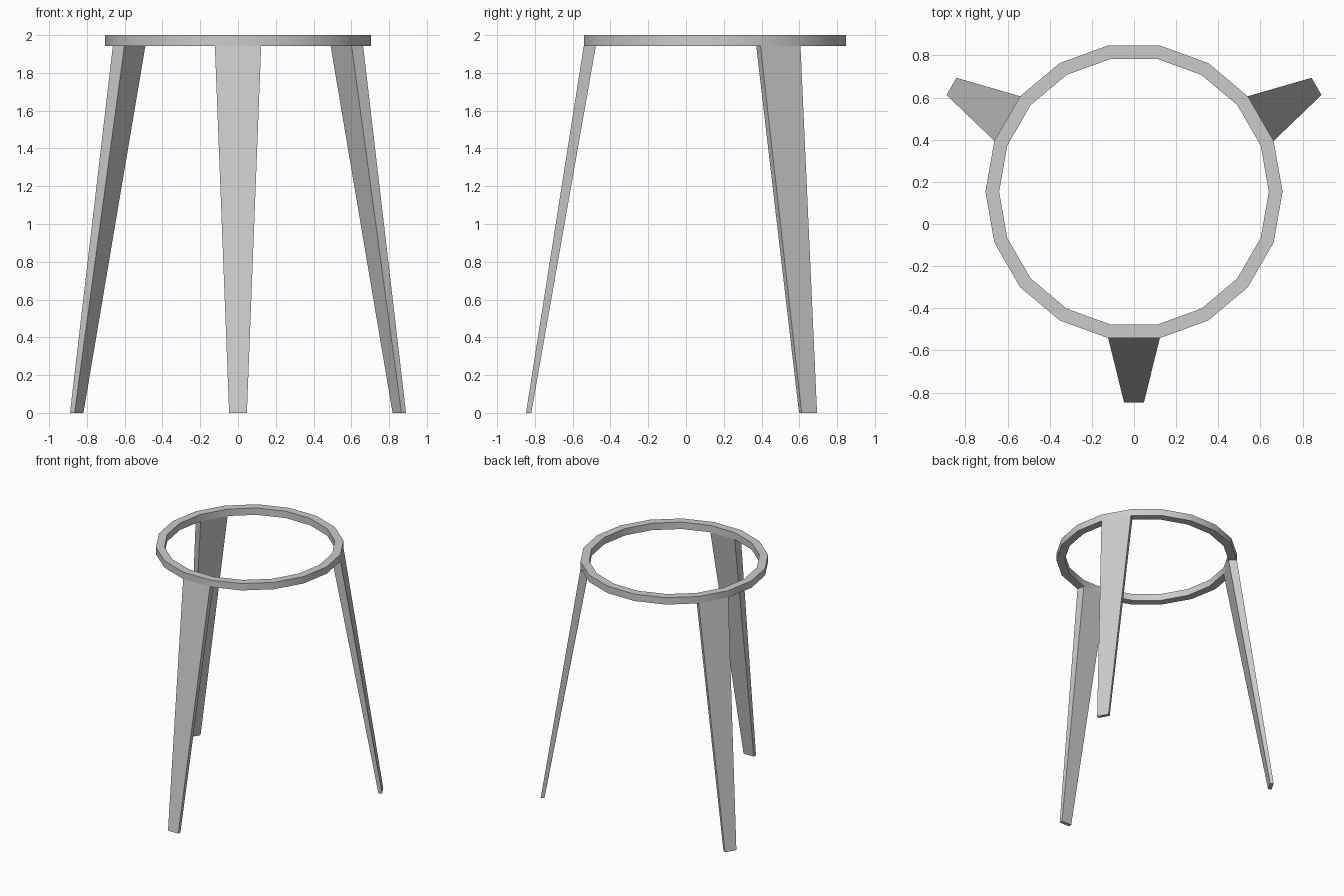
import bpy
import math
from mathutils import Matrix

if "Cube" in bpy.data.objects:
    bpy.data.objects.remove(bpy.data.objects["Cube"], do_unlink=True)

SIDES = 18
OUTER, INNER = 0.705, 0.64        # ring corner radii
TOP, RIM = 2.0, 1.943             # ring top and underside heights
FOOT, THICK, FOOT_HALF = 1.0, 0.028, 0.047
CENTRE = Matrix.Translation((0, 0.153, 0))

grey = bpy.data.materials.new("light_grey")
grey.use_nodes = True
colour = (0.6, 0.6, 0.6, 1)
grey.diffuse_color = colour
grey.node_tree.nodes["Principled BSDF"].inputs["Base Color"].default_value = colour


def add_part(name, verts, faces):
    mesh = bpy.data.meshes.new(name)
    mesh.from_pydata(verts, [], faces)
    mesh.materials.append(grey)
    obj = bpy.data.objects.new(name, mesh)
    bpy.context.collection.objects.link(obj)
    return obj


# Ring: a rectangular section swept round the centre
section = [(OUTER, RIM), (OUTER, TOP), (INNER, TOP), (INNER, RIM)]
verts, faces = [], []
for i in range(SIDES):
    a = math.tau * i / SIDES
    verts += [(r * math.cos(a), r * math.sin(a), z) for r, z in section]
    j = (i + 1) % SIDES
    for k in range(4):
        n = (k + 1) % 4
        faces.append((4 * i + k, 4 * j + k, 4 * j + n, 4 * i + n))
ring = add_part("top_ring", verts, faces)
ring.data.transform(CENTRE)
bpy.ops.object.select_all(action="DESELECT")
ring.select_set(True)
bpy.context.view_layer.objects.active = ring
bpy.ops.object.shade_smooth_by_angle(angle=math.radians(30))

# Legs: each tapers from one ring segment down to a small splayed foot
half = math.pi / SIDES


def leg(name, degrees):
    verts = []
    for r in (OUTER, INNER):
        x, y = r * math.cos(half), r * math.sin(half)
        verts += [(x, -y, RIM), (x, y, RIM)]
    for x in (FOOT, FOOT - THICK):
        verts += [(x, -FOOT_HALF, 0), (x, FOOT_HALF, 0)]
    faces = [(0, 1, 3, 2), (4, 6, 7, 5), (0, 4, 5, 1),
             (2, 3, 7, 6), (0, 2, 6, 4), (1, 5, 7, 3)]
    obj = add_part(name, verts, faces)
    obj.data.transform(CENTRE @ Matrix.Rotation(math.radians(degrees), 4, "Z"))


for name, degrees in (("front_leg", -90), ("back_left_leg", 30), ("back_right_leg", 150)):
    leg(name, degrees)
